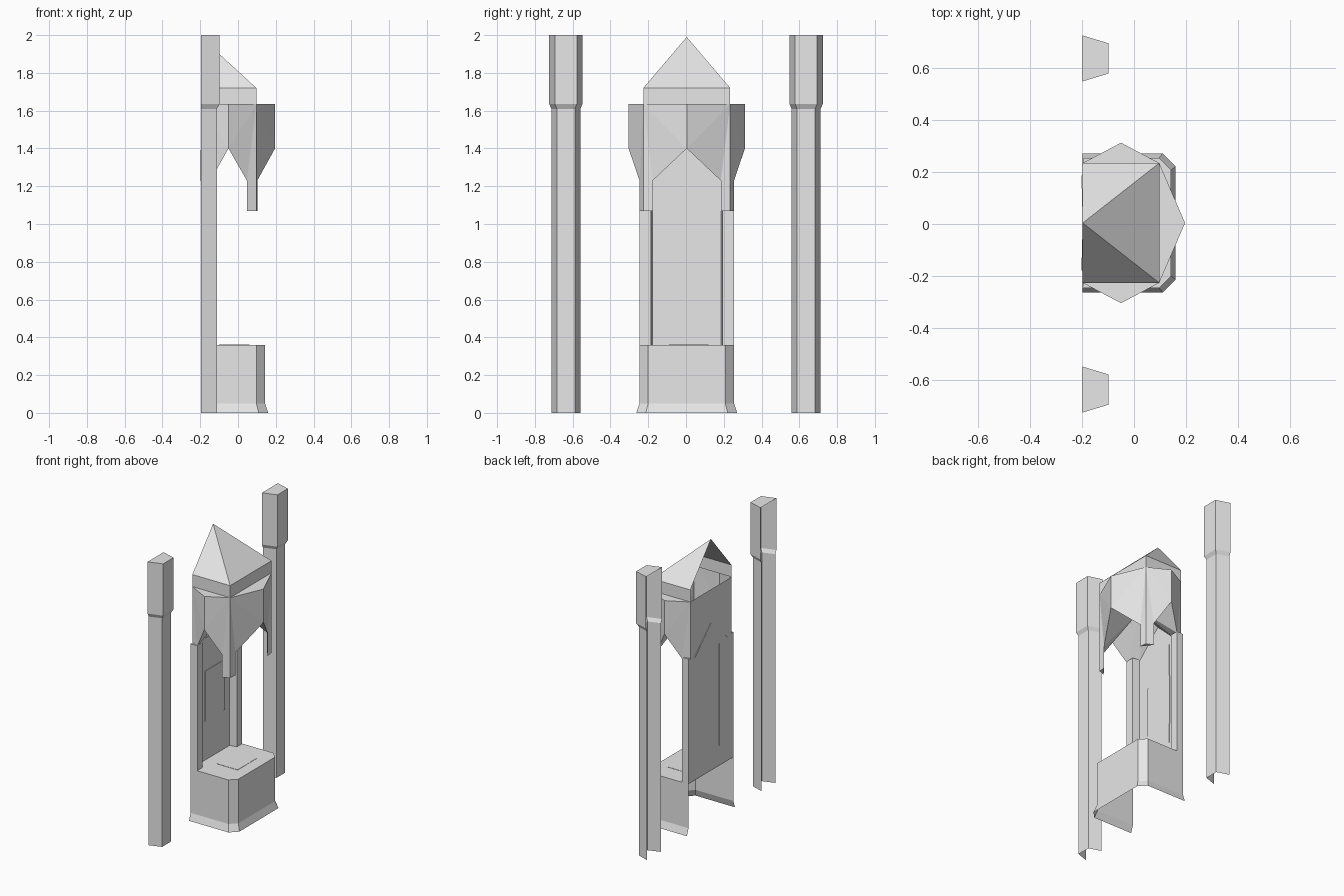
import bpy, bmesh

if "Cube" in bpy.data.objects:
    bpy.data.objects.remove(bpy.data.objects["Cube"])

stone = bpy.data.materials.new("pale_stone")
stone.diffuse_color = (0.8, 0.8, 0.8, 1)
stone.use_nodes = True
stone.node_tree.nodes["Principled BSDF"].inputs["Base Color"].default_value = stone.diffuse_color
DY = 0.004          # the shrine sits a hair off the centre line


def finish(name, bm):
    bmesh.ops.remove_doubles(bm, verts=bm.verts, dist=1e-5)
    bmesh.ops.recalc_face_normals(bm, faces=bm.faces)
    me = bpy.data.meshes.new(name)
    bm.to_mesh(me)
    bm.free()
    me.materials.append(stone)
    ob = bpy.data.objects.new(name, me)
    bpy.context.collection.objects.link(ob)
    return ob


def face(bm, *pts):
    return bm.faces.new([bm.verts.new(p) for p in pts])


def loft(name, rings, closed=False, cap=True):
    """Stack (profile, z) rings; an open profile leaves the back open."""
    bm = bmesh.new()
    for (a, za), (b, zb) in zip(rings, rings[1:]):
        n = len(a)
        for i in range(n if closed else n - 1):
            j = (i + 1) % n
            face(bm, (*a[i], za), (*a[j], za), (*b[j], zb), (*b[i], zb))
    if cap:
        p, z = rings[-1]
        face(bm, *[(*q, z) for q in p])
    return finish(name, bm)


def plate(name, lo, hi):
    (x0, y0, z0), (x1, y1, z1) = lo, hi
    r = [(x0, y0), (x1, y0), (x1, y1), (x0, y1)]
    return loft(name, [(r, z0), (r, z1)], closed=True)


# Free-standing outer pilasters, hollow at the back
def trapezoid(yc, back, front, x):
    return [(-0.197, yc - back), (x, yc - front), (x, yc + front), (-0.197, yc + back)]


for side, s in (("left", -1), ("right", 1)):
    yc = s * 0.636
    shaft = trapezoid(yc, 0.077, 0.048, -0.112)
    head = trapezoid(yc, 0.088, 0.058, -0.098)
    loft(side + "_outer_pilaster", [(shaft, 0), (shaft, 1.61), (head, 1.635), (head, 2.0)])


# Chamfered base with flared foot
def base_ring(x, y, c):
    return [(-0.197, DY - y), (x - c, DY - y), (x, DY - y + c),
            (x, DY + y - c), (x - c, DY + y), (-0.197, DY + y)]


wide, narrow = base_ring(0.16, 0.267, 0.05), base_ring(0.143, 0.25, 0.046)
loft("base", [(wide, 0), (narrow, 0.05), (narrow, 0.36)])

# Back panel of the niche
bm = bmesh.new()
face(bm, *[(-0.196, DY + y, z) for y, z in ((-0.23, 0.36), (0.23, 0.36), (0.23, 1.635), (-0.23, 1.635))])
finish("back_panel", bm)

# Slender corner posts of the niche
for side, s in (("left", -1), ("right", 1)):
    sec = [(x, DY + s * y) for x, y in ((-0.197, 0.25), (-0.145, 0.25), (-0.145, 0.19), (-0.195, 0.182))]
    loft(side + "_niche_post", [(sec, 0.36), (sec, 1.24)], closed=True)

# Pointed canopy: arched walls, pendants and vault, mirrored round its centre
CX, TOP, APEX, SPRING, TIP = -0.05, 1.635, 1.40, 1.23, 1.07
canopy = bmesh.new()


def at(x, y, z):
    return (CX + x, DY + y, z)


for sx in (-1, 1):
    for sy in (-1, 1):
        corner = (sx * 0.147, sy * 0.23)
        along_y = (sx * 0.097, sy * 0.25)     # pendant edge on the side arch
        along_x = (sx * 0.152, sy * 0.18)     # pendant edge on the front arch
        side_apex = (0, sy * 0.308)
        front_apex = (0.246, 0) if sx > 0 else (-0.147, 0)
        tip = TIP if sx > 0 else SPRING
        walls = [(side_apex, along_y)]
        if sx > 0:
            walls.append((front_apex, along_x))
        for apex, spring in walls:
            face(canopy, at(*corner, TOP), at(*apex, TOP), at(*apex, APEX))
            face(canopy, at(*corner, TOP), at(*apex, APEX), at(*spring, SPRING))
            face(canopy, at(*corner, TOP), at(*spring, SPRING), at(*corner, SPRING))
            if sx > 0:
                face(canopy, at(*corner, SPRING), at(*spring, SPRING), at(*spring, TIP), at(*corner, TIP))
            # flat ledge outside the roof
            edge = (0, corner[1]) if apex is side_apex else (corner[0], 0)
            face(canopy, at(*corner, TOP), at(*apex, TOP), at(*edge, TOP))
        # pendant inner face and underside
        if sx > 0:
            face(canopy, at(*along_y, SPRING), at(*along_x, SPRING), at(*along_x, tip), at(*along_y, tip))
            face(canopy, at(*along_y, tip), at(*along_x, tip), at(*corner, tip))
        # groin vault
        crown = at(0, 0, 1.47)
        face(canopy, at(*along_y, SPRING), at(*along_x, SPRING), crown)
        face(canopy, at(*side_apex, APEX), at(*along_y, SPRING), crown)
        face(canopy, at(*front_apex, APEX), at(*along_x, SPRING), crown)
finish("canopy", canopy)

# Roof band and half pyramid, open at the back
eaves = [(-0.197, DY - 0.23), (0.097, DY - 0.23), (0.097, DY + 0.23), (-0.197, DY + 0.23)]
loft("roof_band", [(eaves, TOP), (eaves, 1.72)], cap=False)
bm = bmesh.new()
for a, b in zip(eaves, eaves[1:]):
    face(bm, (*a, 1.72), (*b, 1.72), (-0.197, DY, 1.99))
finish("roof", bm)

# Thin inlaid plates on the back panel and the base
plate("tall_inlay", (-0.196, -0.09, 0.50), (-0.193, 0.12, 1.22))
plate("short_inlay", (-0.194, -0.092, 0.635), (-0.190, 0.126, 0.99))
plate("base_inlay", (-0.10, -0.09, 0.36), (0.06, 0.12, 0.362))
